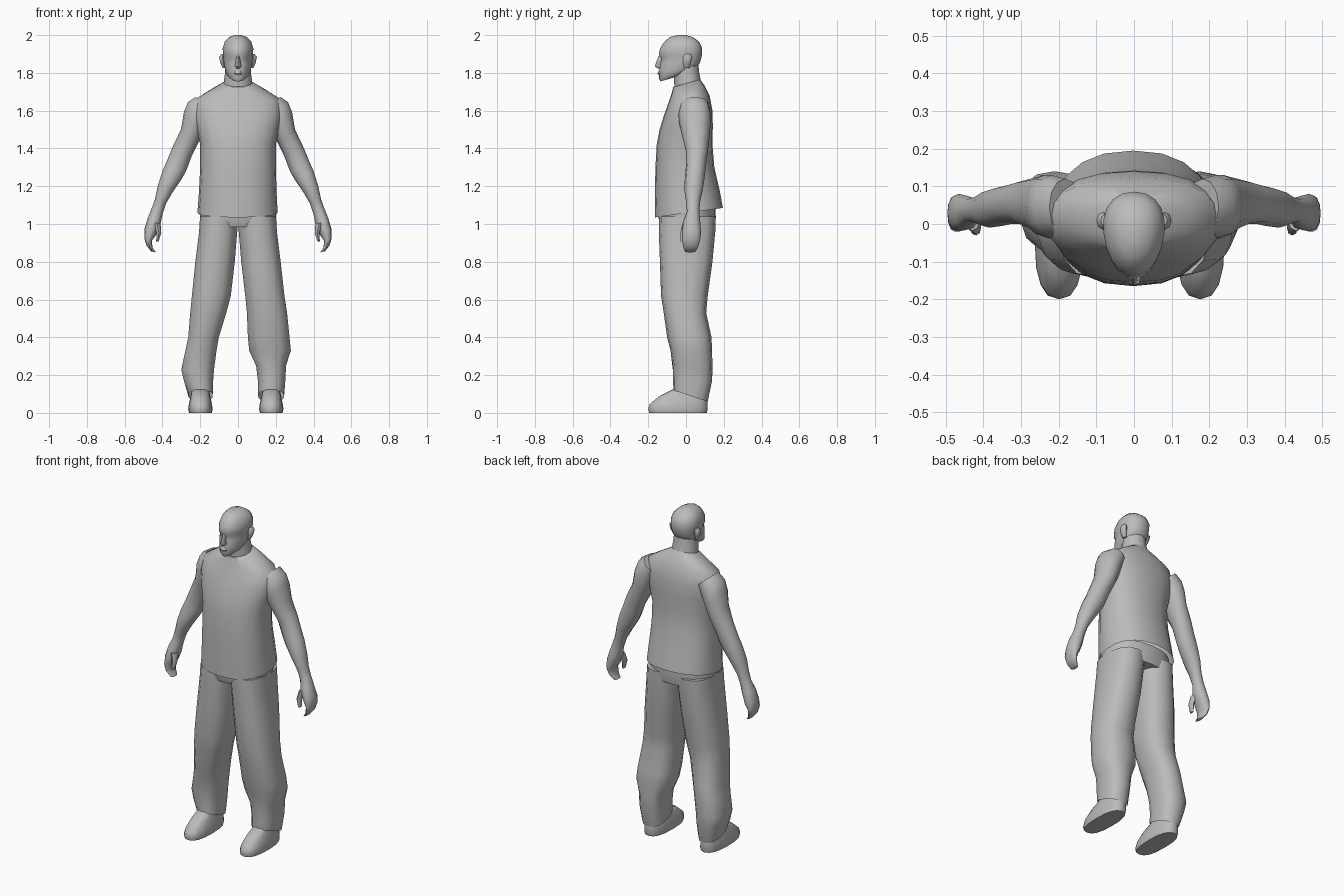
import bpy, bmesh, math

grey = bpy.data.materials.new("plain grey")
grey.diffuse_color = (0.5, 0.5, 0.5, 1)


def spow(v, p):
    return math.copysign(abs(v) ** p, v)


def loft(name, rings, n=14, axis="y", side=1, square=2.3, taper=0.0, caps=(True, True)):
    """Skin through rings (x0, x1, y0, y1, z at low end, z at high end) tilted along an axis."""
    bm = bmesh.new()
    loops = []
    for x0, x1, y0, y1, za, zb in rings:
        loop = []
        for i in range(n):
            a = 2 * math.pi * (i + 0.5) / n if n % 4 else 2 * math.pi * i / n
            u = spow(math.cos(a), 2 / square)
            v = spow(math.sin(a), 2 / square)
            t = ((u if axis == "x" else v) + 1) / 2
            x = (x0 + x1) / 2 + u * (1 + taper * v) * (x1 - x0) / 2
            y = (y0 + y1) / 2 + v * (y1 - y0) / 2
            loop.append(bm.verts.new((side * x, y, za + (zb - za) * t)))
        loops.append(loop)
    for a, b in zip(loops, loops[1:]):
        for i in range(n):
            j = (i + 1) % n
            bm.faces.new((a[i], a[j], b[j], b[i]))
    if caps[0]:
        bm.faces.new(loops[0])
    if caps[1]:
        bm.faces.new(loops[-1])
    bmesh.ops.recalc_face_normals(bm, faces=bm.faces)
    me = bpy.data.meshes.new(name)
    bm.to_mesh(me)
    bm.free()
    me.materials.append(grey)
    ob = bpy.data.objects.new(name, me)
    bpy.context.collection.objects.link(ob)
    bpy.ops.object.select_all(action="DESELECT")
    ob.select_set(True)
    bpy.context.view_layer.objects.active = ob
    bpy.ops.object.shade_smooth_by_angle(angle=math.radians(50))
    return ob


# Loose shirt with a dipping, open hem
loft("shirt", [
    (-.215, .21, -.165, .195, 1.035, 1.085),
    (-.208, .205, -.165, .18, 1.13, 1.17),
    (-.2, .2, -.162, .15, 1.3, 1.3),
    (-.2, .2, -.155, .14, 1.42, 1.42),
    (-.22, .22, -.14, .142, 1.5, 1.52),
    (-.235, .235, -.115, .14, 1.58, 1.6),
    (-.22, .22, -.09, .125, 1.65, 1.68),
    (-.14, .14, -.075, .1, 1.695, 1.73),
    (-.08, .08, -.068, .075, 1.725, 1.765),
], n=20, caps=(False, True))

# Neck
loft("neck", [
    (-.078, .078, -.06, .08, 1.71, 1.75),
    (-.07, .07, -.065, .07, 1.78, 1.8),
    (-.066, .066, -.07, .065, 1.85, 1.85),
], n=12, square=2)

# Head, narrower towards the face, with a slight eye recess
loft("head", [
    (-.035, .035, -.135, -.05, 1.755, 1.78),
    (-.057, .057, -.143, 0, 1.77, 1.8),
    (-.068, .068, -.142, .05, 1.81, 1.82),
    (-.075, .075, -.138, .072, 1.85, 1.85),
    (-.076, .076, -.131, .08, 1.875, 1.875),
    (-.079, .079, -.144, .085, 1.895, 1.895),
    (-.081, .081, -.137, .086, 1.93, 1.93),
    (-.07, .07, -.115, .07, 1.965, 1.965),
    (-.045, .045, -.085, .035, 1.99, 1.99),
    (-.015, .015, -.045, 0, 2, 2),
], n=20, square=2.15, taper=.15)

# Nose and lips
loft("nose", [
    (-.01, .01, -.147, -.11, 1.822, 1.822),
    (-.018, .018, -.165, -.11, 1.835, 1.835),
    (-.008, .008, -.146, -.11, 1.89, 1.89),
], n=8, square=2)
loft("lips", [
    (-.018, .018, -.142, -.11, 1.785, 1.785),
    (-.024, .024, -.151, -.11, 1.797, 1.797),
    (-.016, .016, -.144, -.11, 1.812, 1.812),
], n=8, square=2)

for side, label in ((1, "left"), (-1, "right")):
    # Ear
    loft(label + "_ear", [
        (.062, .08, -.01, .015, 1.825, 1.825),
        (.065, .093, -.015, .025, 1.85, 1.85),
        (.065, .1, -.015, .032, 1.885, 1.885),
        (.068, .088, -.005, .025, 1.9, 1.9),
    ], n=8, side=side, square=2)

    # Arm from inside the shoulder to the curled finger tips
    loft(label + "_arm", [
        (.14, .225, -.03, .12, 1.6, 1.672),
        (.17, .265, -.04, .13, 1.52, 1.645),
        (.19, .287, -.035, .13, 1.47, 1.59),
        (.21, .302, -.02, .125, 1.43, 1.5),
        (.245, .345, 0, .115, 1.36, 1.41),
        (.275, .378, 0, .105, 1.28, 1.33),
        (.3, .4, -.005, .1, 1.235, 1.28),
        (.345, .425, -.01, .09, 1.17, 1.2),
        (.38, .44, 0, .075, 1.11, 1.13),
        (.4, .458, .005, .07, 1.05, 1.08),
        (.41, .478, -.015, .075, 1, 1.03),
        (.435, .496, -.02, .08, .94, .97),
        (.457, .496, -.02, .075, .91, .925),
        (.452, .484, -.015, .065, .875, .885),
        (.436, .46, -.005, .05, .85, .855),
    ], n=12, axis="x", side=side, square=2.1)

    # Thumb
    loft(label + "_thumb", [
        (.41, .45, -.018, .035, 1.0, 1.01),
        (.406, .432, -.03, .012, .955, .955),
        (.42, .433, -.028, 0, .908, .908),
    ], n=8, axis="x", side=side, square=2)

    # Shoe
    cx = .176 if side > 0 else .199
    loft(label + "_shoe", [
        (cx - .06, cx + .06, -.195, .11, 0, 0),
        (cx - .065, cx + .065, -.2, .115, .02, .02),
        (cx - .06, cx + .06, -.193, .115, .045, .06),
        (cx - .052, cx + .052, -.14, .11, .09, .09),
        (cx - .045, cx + .045, -.07, .1, .125, .125),
    ], n=16, side=side, square=2.5)

# Hips joining the two trouser legs
loft("trouser_hips", [
    (-.195, .195, -.13, .15, .985, .985),
    (-.202, .202, -.145, .158, 1.03, 1.03),
    (-.2, .2, -.145, .155, 1.1, 1.1),
], n=20)

# Baggy trouser legs, creased differently on each side
loft("left_trouser_leg", [
    (-.005, .203, -.143, .158, 1.04, 1.04),
    (.002, .208, -.144, .155, .96, .96),
    (.015, .228, -.138, .14, .8, .8),
    (.036, .248, -.132, .115, .62, .62),
    (.045, .262, -.118, .107, .53, .53),
    (.05, .275, -.1, .135, .4, .4),
    (.057, .282, -.082, .138, .33, .33),
    (.094, .256, -.07, .14, .25, .25),
    (.104, .252, -.068, .138, .17, .17),
    (.106, .245, -.067, .115, .12, .06),
], square=2.5, caps=(True, False))
loft("right_trouser_leg", [
    (-.005, .203, -.143, .158, 1.04, 1.04),
    (.002, .208, -.144, .155, .96, .96),
    (.015, .228, -.138, .14, .8, .8),
    (.036, .246, -.132, .115, .62, .62),
    (.06, .255, -.118, .107, .53, .53),
    (.1, .265, -.1, .135, .4, .4),
    (.112, .28, -.082, .138, .33, .33),
    (.125, .302, -.07, .14, .23, .23),
    (.13, .288, -.068, .138, .17, .17),
    (.133, .262, -.067, .115, .12, .06),
], side=-1, square=2.5, caps=(True, False))
